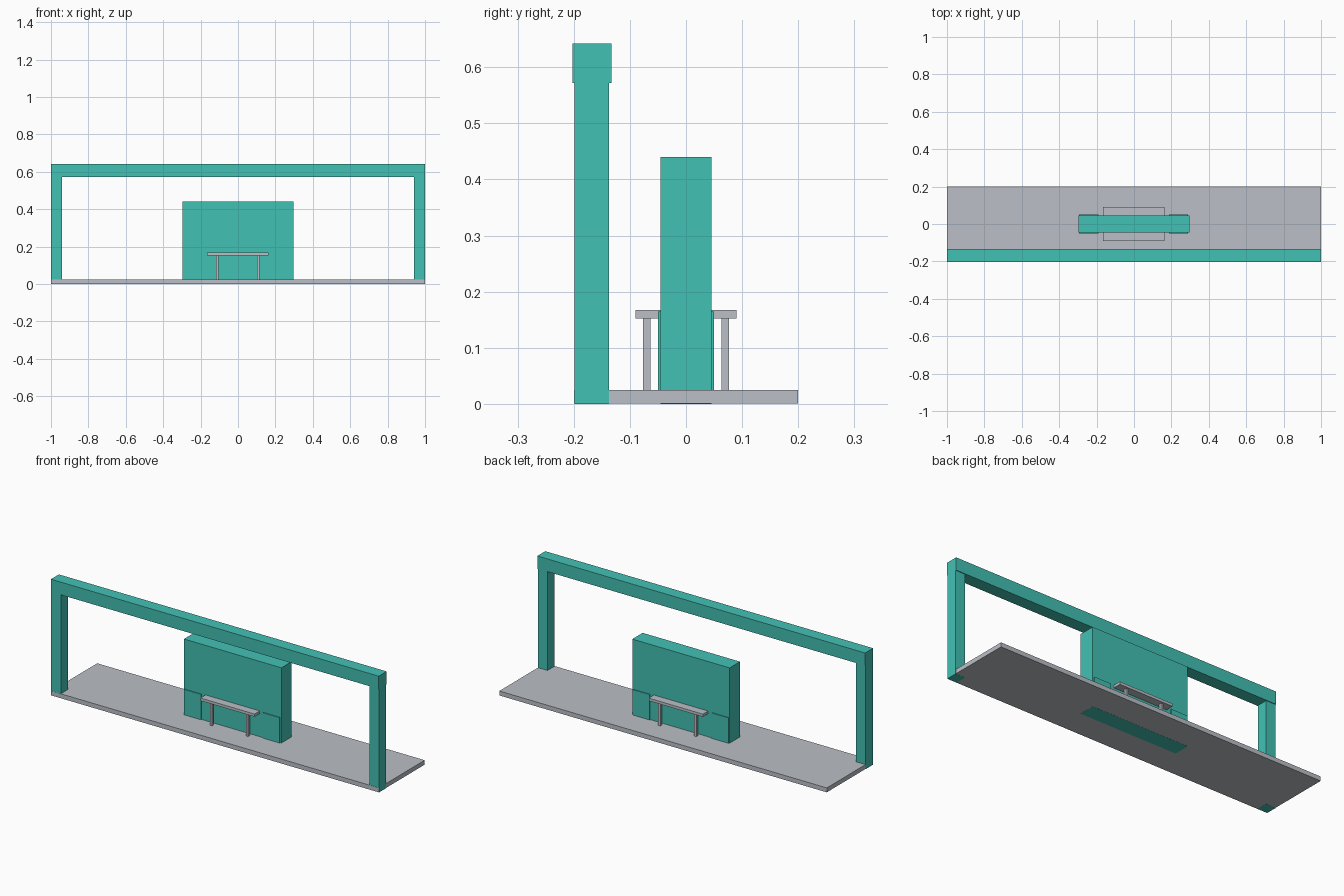
import bpy

cube = bpy.data.objects.get("Cube")
if cube:
    bpy.data.objects.remove(cube, do_unlink=True)


def material(name, rgb):
    mat = bpy.data.materials.new(name)
    mat.use_nodes = True
    mat.diffuse_color = (*rgb, 1)
    mat.node_tree.nodes["Principled BSDF"].inputs["Base Color"].default_value = (*rgb, 1)
    return mat


teal = material("teal", (0.055, 0.533, 0.456))
grey = material("light grey", (0.497, 0.527, 0.571))


def box(name, x, y, z, mat):
    """Axis-aligned box from (low, high) ranges."""
    ranges = (x, y, z)
    bpy.ops.mesh.primitive_cube_add(size=1, location=[(a + b) / 2 for a, b in ranges])
    obj = bpy.context.object
    obj.name = name
    obj.scale = [b - a for a, b in ranges]
    bpy.ops.object.transform_apply(location=False, rotation=False, scale=True)
    obj.data.materials.append(mat)
    return obj


# Floor slab and central wall
box("floor_slab", (-0.999, 0.999), (-0.2, 0.2), (0.0005, 0.025), grey)
box("central_wall", (-0.298, 0.296), (-0.045, 0.045), (0, 0.44), teal)

# Portal frame along the front edge
box("frame_beam", (-1, 1), (-0.202, -0.133), (0.572, 0.642), teal)
for side, s in (("right", -1), ("left", 1)):
    inner, outer = s * 0.941, s * 1.0
    box(side + "_frame_post", (min(inner, outer), max(inner, outer)),
        (-0.199, -0.137), (0, 0.58), teal)

# Low cladding pads at both ends of the wall
box("right_wall_pad", (-0.294, -0.191), (-0.05, 0.05), (0.02, 0.165), teal)
box("left_wall_pad", (0.187, 0.289), (-0.05, 0.05), (0.02, 0.165), teal)

# Counter on each face of the wall, standing on two legs
for face, f in (("front", -1), ("back", 1)):
    ys = sorted((f * 0.03, f * 0.09))
    box(face + "_counter_top", (-0.166, 0.164), ys, (0.152, 0.167), grey)
    for side, x in (("right", -0.111), ("left", 0.109)):
        box(f"{face}_{side}_counter_leg", (x - 0.007, x + 0.007),
            (f * 0.07 - 0.007, f * 0.07 + 0.007), (0.02, 0.155), grey)
